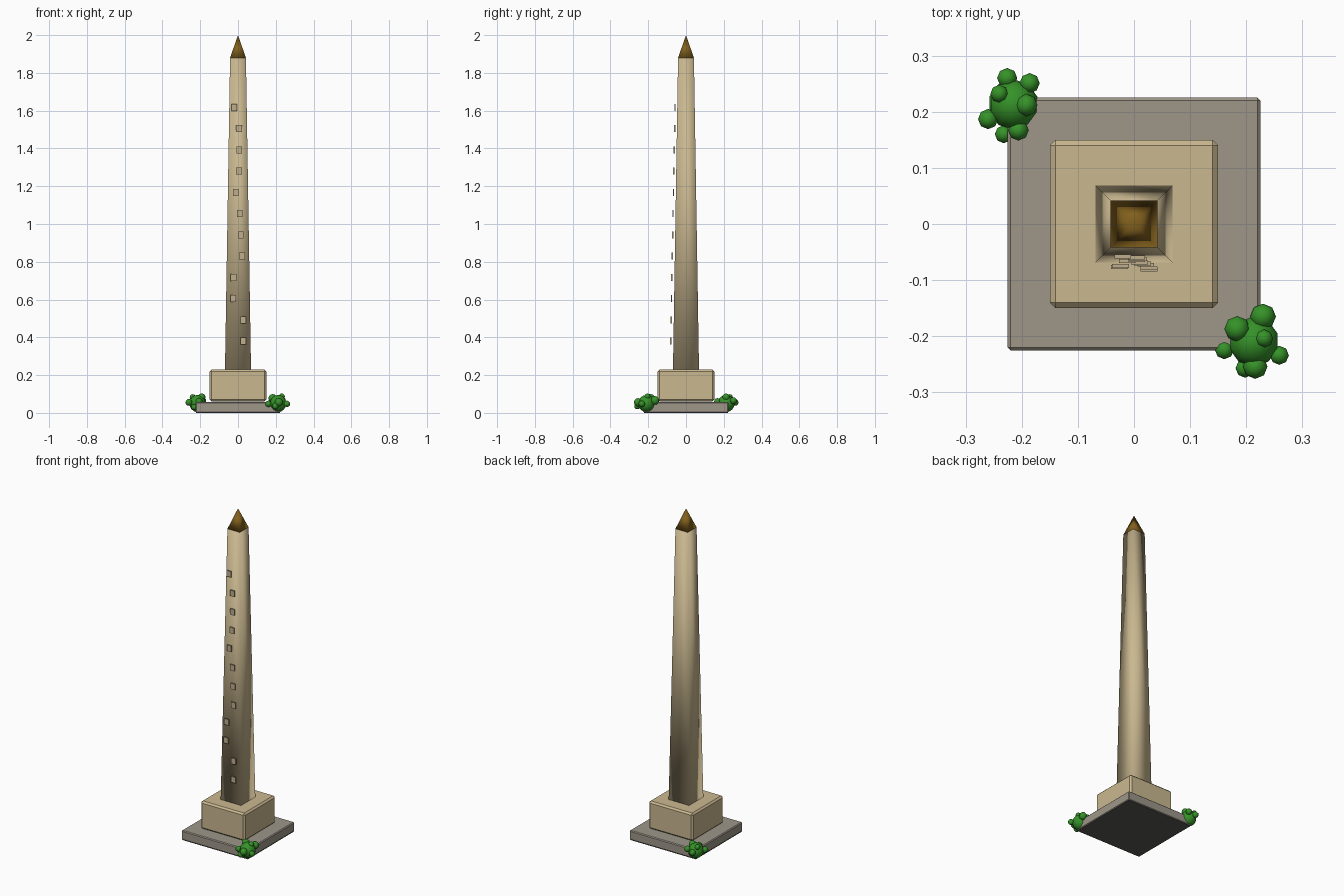
import bpy, math

if "Cube" in bpy.data.objects:
    bpy.data.objects.remove(bpy.data.objects["Cube"])


def mat(name, r, g, b):
    m = bpy.data.materials.new(name)
    m.diffuse_color = (r, g, b, 1)
    m.use_nodes = True
    m.node_tree.nodes["Principled BSDF"].inputs["Base Color"].default_value = m.diffuse_color
    return m


SAND = mat("sandstone", 0.59, 0.48, 0.28)
GREY = mat("grey_stone", 0.34, 0.305, 0.25)
GLYPH = mat("carved_stone", 0.53, 0.43, 0.27)
DARK = mat("dark_ground", 0.10, 0.095, 0.09)
GOLD = mat("dull_gold", 0.22, 0.115, 0.012)
LEAF = mat("leaf_green", 0.036, 0.29, 0.022)


def finish(name, m):
    ob = bpy.context.object
    ob.name = name
    ob.data.materials.append(m)
    return ob


def box(name, x, y, z0, z1, sx, sy, m, bevel=0):
    bpy.ops.mesh.primitive_cube_add(size=1, location=(x, y, (z0 + z1) / 2))
    ob = finish(name, m)
    ob.scale = (sx, sy, z1 - z0)
    bpy.ops.object.transform_apply(location=False, rotation=False, scale=True)
    if bevel:
        b = ob.modifiers.new("bevel", 'BEVEL')
        b.width = bevel
        b.segments = 1
    return ob


def taper(name, z0, z1, h0, h1, m):
    # square tapering block, h0 / h1 are half widths
    s = math.sqrt(2)
    bpy.ops.mesh.primitive_cone_add(vertices=4, radius1=h0 * s, radius2=h1 * s, depth=z1 - z0,
                                    location=(0, 0, (z0 + z1) / 2), rotation=(0, 0, math.pi / 4))
    ob = finish(name, m)
    bpy.ops.object.shade_smooth()
    return ob


def ball(name, x, y, z, r, seg=8, rings=6):
    bpy.ops.mesh.primitive_uv_sphere_add(segments=seg, ring_count=rings, radius=r, location=(x, y, z))
    finish(name, LEAF)
    bpy.ops.object.shade_smooth()


# stepped base with a thin dark underside
box("ground_plate", 0, 0, 0, 0.001, 0.446, 0.446, DARK)
box("base_slab", 0, 0, 0.001, 0.058, 0.45, 0.45, GREY, 0.005)
box("pedestal", 0, 0, 0.06, 0.229, 0.30, 0.30, SAND, 0.01)

# shaft and pointed cap
taper("shaft", 0.225, 1.88, 0.069, 0.042, SAND)
taper("cap", 1.88, 2.0, 0.042, 0, GOLD)

# carved plates standing just off the front face
for i, x in enumerate((0.027, 0.027, -0.026, -0.024, 0.021, 0.015,
                       0.01, -0.012, 0.005, 0.007, 0.005, -0.02)):
    z = 0.38 + i * 0.1125
    y = -0.081 + (z - 0.38) * 0.0187
    box(f"carved_plate_{i + 1}", x, y, z - 0.018, z + 0.018, 0.03, 0.007, GLYPH)

# two shrubs: a core ball plus small clumps (x, y, z, radius)
shrubs = {
    "back_shrub": ((-0.215, 0.213), (
        (-0.226, 0.260, 0.056, 0.018), (-0.186, 0.251, 0.065, 0.018), (-0.240, 0.232, 0.083, 0.016),
        (-0.192, 0.212, 0.083, 0.020), (-0.260, 0.187, 0.056, 0.018), (-0.206, 0.167, 0.060, 0.018),
        (-0.232, 0.160, 0.030, 0.016))),
    "front_shrub": ((0.213, -0.209), (
        (0.230, -0.165, 0.066, 0.023), (0.184, -0.187, 0.077, 0.023), (0.232, -0.204, 0.087, 0.016),
        (0.161, -0.224, 0.048, 0.017), (0.259, -0.234, 0.048, 0.017), (0.216, -0.254, 0.056, 0.022),
        (0.198, -0.257, 0.036, 0.017))),
}
for name, ((cx, cy), clumps) in shrubs.items():
    ball(name + "_core", cx, cy, 0.050, 0.045, 10, 8)
    for i, c in enumerate(clumps):
        ball(f"{name}_clump_{i + 1}", *c)
